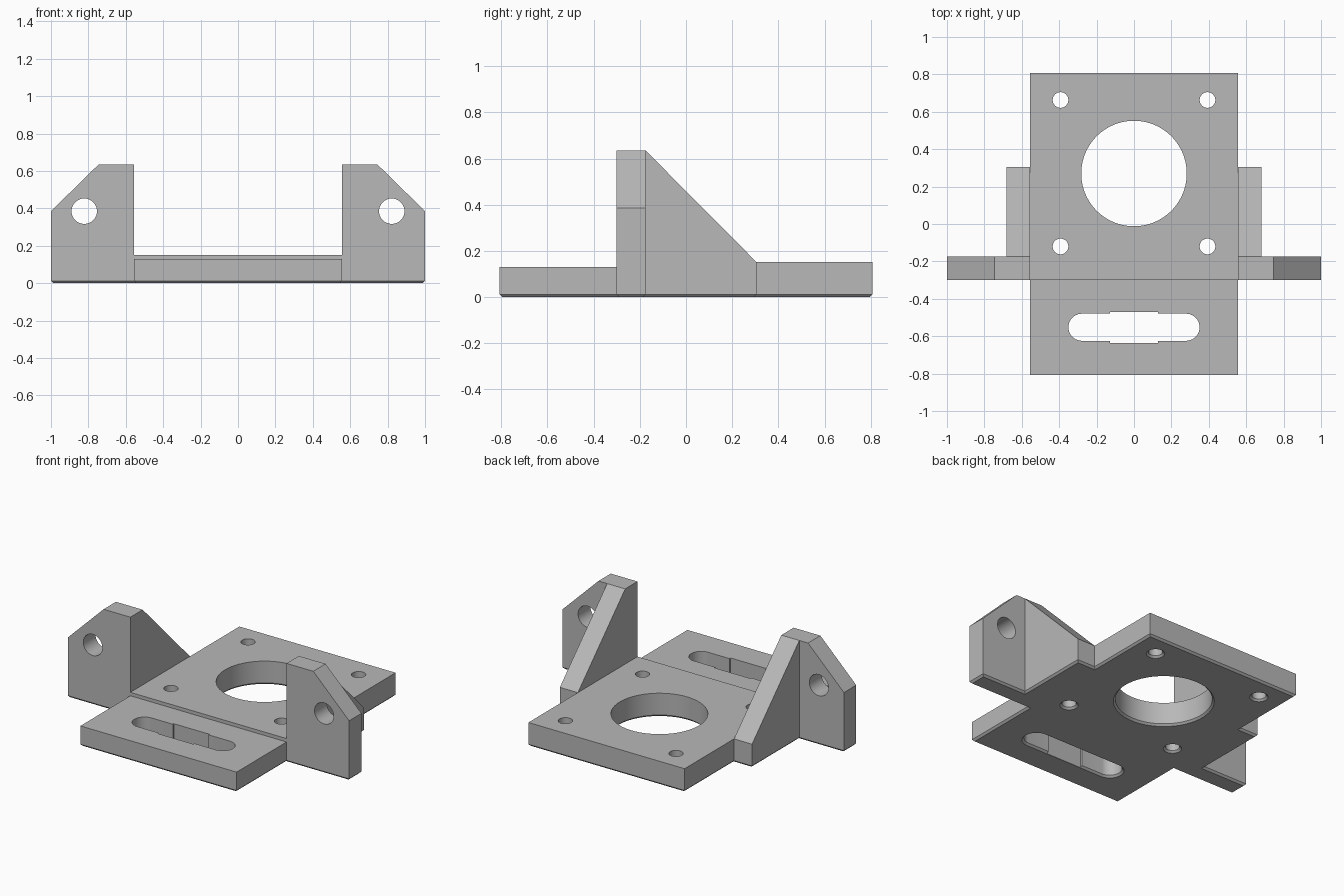
import bpy, bmesh, math
from mathutils import Vector

cube = bpy.data.objects.get("Cube")
if cube:
    bpy.data.objects.remove(cube, do_unlink=True)

CHAMFER = 0.012
HALF_W = 0.555          # half width of the base plate
EAR_FRONT, EAR_BACK = -0.30, -0.175

grey = bpy.data.materials.new("machined grey")
grey.use_nodes = True
colour = (0.48, 0.48, 0.48, 1)
grey.diffuse_color = colour
grey.node_tree.nodes["Principled BSDF"].inputs["Base Color"].default_value = colour


def to_object(name, bm):
    bmesh.ops.recalc_face_normals(bm, faces=bm.faces)
    mesh = bpy.data.meshes.new(name)
    bm.to_mesh(mesh)
    bm.free()
    ob = bpy.data.objects.new(name, mesh)
    bpy.context.collection.objects.link(ob)
    return ob


def prism(name, profile, axis, start, end):
    """Extrude a (horizontal, z) profile along x or y, chamfering edges on the ground."""
    bm = bmesh.new()
    place = (lambda h, z: (start, h, z)) if axis == "x" else (lambda h, z: (h, start, z))
    face = bm.faces.new([bm.verts.new(place(h, z)) for h, z in profile])
    step = Vector((end - start, 0, 0) if axis == "x" else (0, end - start, 0))
    ext = bmesh.ops.extrude_face_region(bm, geom=[face])
    moved = [v for v in ext["geom"] if isinstance(v, bmesh.types.BMVert)]
    bmesh.ops.translate(bm, verts=moved, vec=step)
    bmesh.ops.recalc_face_normals(bm, faces=bm.faces)
    ground = [e for e in bm.edges if all(v.co.z < 1e-5 for v in e.verts)]
    if ground:
        bmesh.ops.bevel(bm, geom=ground, offset=CHAMFER, segments=1, affect="EDGES")
    return to_object(name, bm)


def rect(a, b, low, high):
    return [(a, low), (b, low), (b, high), (a, high)]


def ring(radius, reach, sides):
    """Circle, or a rounded slot when reach is above zero."""
    points = []
    for i in range(sides):
        t = 2 * math.pi * (i + 0.5) / sides
        shift = math.copysign(reach, math.cos(t))
        points.append((shift + radius * math.cos(t), radius * math.sin(t)))
    return points


def floor_hole(name, x, y, radius, reach=0, sides=32):
    """Upright cutter that flares out where it leaves the underside."""
    bm = bmesh.new()
    loops = []
    for z, grow in ((-CHAMFER, 2 * CHAMFER), (CHAMFER, 0), (0.3, 0)):
        loops.append([bm.verts.new((x + px, y + py, z))
                      for px, py in ring(radius + grow, reach, sides)])
    for low, high in zip(loops, loops[1:]):
        for i in range(sides):
            j = (i + 1) % sides
            bm.faces.new((low[i], low[j], high[j], high[i]))
    bm.faces.new(loops[0])
    bm.faces.new(loops[-1])
    return to_object(name, bm)


def combine(target, other, operation):
    mod = target.modifiers.new("combine", "BOOLEAN")
    mod.operation = operation
    mod.solver = "EXACT"
    mod.object = other
    bpy.context.view_layer.update()
    graph = bpy.context.evaluated_depsgraph_get()
    mesh = bpy.data.meshes.new_from_object(target.evaluated_get(graph))
    target.modifiers.clear()
    target.data = mesh
    bpy.data.objects.remove(other, do_unlink=True)


# Stepped base plate
bracket = prism("mounting_bracket",
                [(-0.807, 0), (0.807, 0), (0.807, 0.152), (EAR_FRONT, 0.152),
                 (EAR_FRONT, 0.13), (-0.807, 0.13)], "x", -HALF_W, HALF_W)

# Both upright ears, joined through the base
half = [(1, 0), (1, 0.385), (0.745, 0.635), (HALF_W, 0.635), (HALF_W, 0.1)]
ears = half + [(-x, z) for x, z in reversed(half)]
parts = [prism("ears", ears, "y", EAR_FRONT, EAR_BACK)]

# Foot of the ribs, then the sloping ribs behind the ears
parts.append(prism("rib_foot", rect(-0.683, 0.683, 0, 0.1), "y", -0.25, 0.305))
slope = [(-0.25, 0.05), (0.305, 0.05), (0.305, 0.152), (EAR_BACK, 0.635), (-0.25, 0.5)]
for side in (-1, 1):
    parts.append(prism("rib", slope, "x", side * HALF_W, side * 0.683))
for part in parts:
    combine(bracket, part, "UNION")

# Central bore, corner holes and front slot
cutters = [floor_hole("bore", 0, 0.27, 0.282, sides=72),
           floor_hole("slot", 0, -0.552, 0.0725, reach=0.278, sides=48),
           prism("slot_middle", rect(-0.127, 0.127, -0.1, 0.3), "y", -0.635, -0.47)]
for side in (-1, 1):
    for y in (-0.12, 0.663):
        cutters.append(floor_hole("corner_hole", side * 0.393, y, 0.042))
    # Cross hole through each ear
    circle = [(side * 0.822 + x, 0.385 + z) for x, z in ring(0.068, 0, 40)]
    cutters.append(prism("ear_hole", circle, "y", -0.4, -0.1))
for cutter in cutters:
    combine(bracket, cutter, "DIFFERENCE")

bracket.data.materials.clear()
bracket.data.materials.append(grey)
for poly in bracket.data.polygons:
    poly.material_index = 0

bpy.ops.object.select_all(action="DESELECT")
bracket.select_set(True)
bpy.context.view_layer.objects.active = bracket
bpy.ops.object.shade_smooth_by_angle(angle=math.radians(25))
